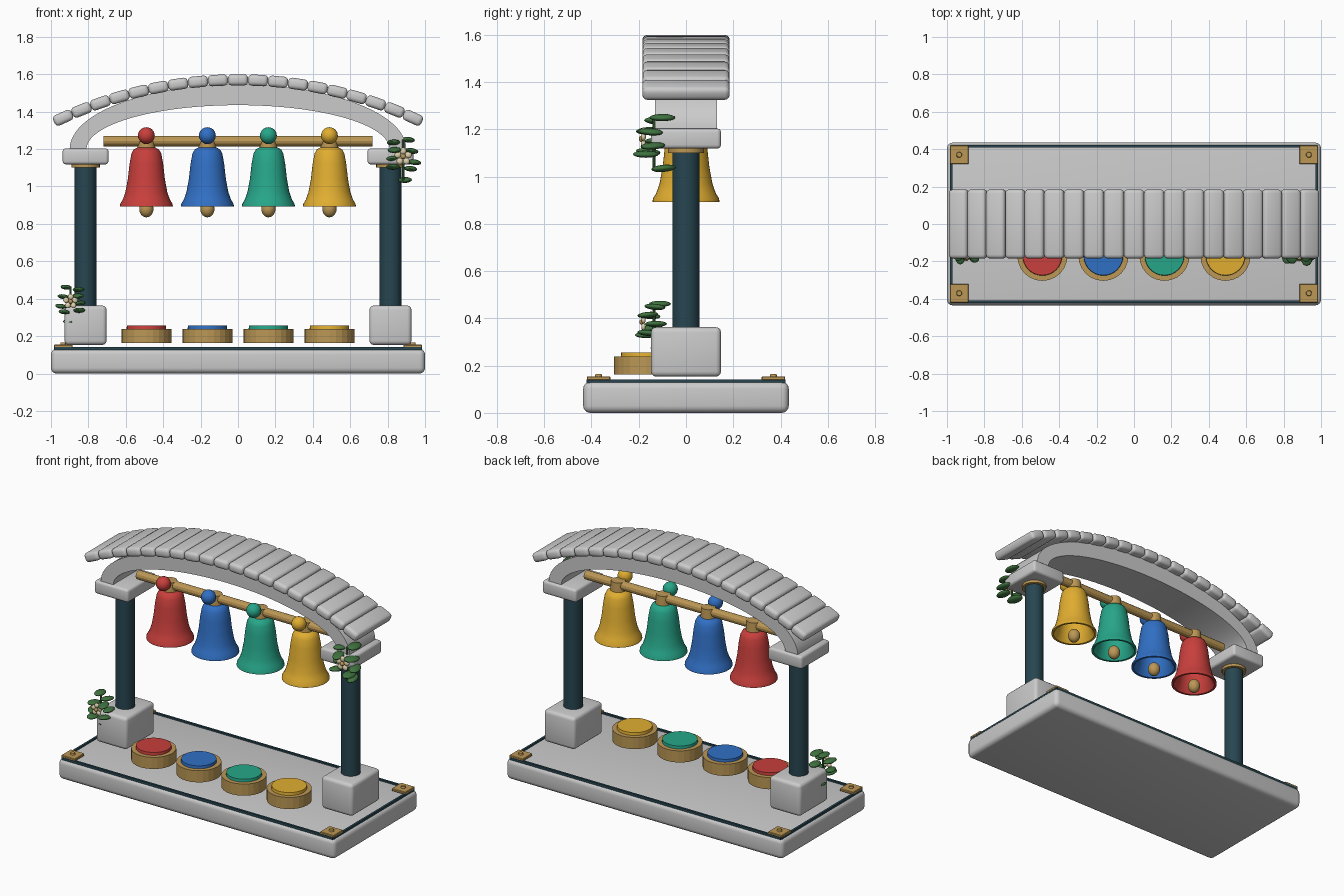
import bpy, bmesh, math
from mathutils import Matrix, Euler

if "Cube" in bpy.data.objects:
    bpy.data.objects.remove(bpy.data.objects["Cube"])

def mat(name, rgb):
    m = bpy.data.materials.new(name)
    m.diffuse_color = (*rgb, 1)
    m.use_nodes = True
    m.node_tree.nodes["Principled BSDF"].inputs["Base Color"].default_value = m.diffuse_color
    return m

GOLD = mat("gold", (.50, .31, .09))
TEAL = mat("dark_teal", (.02, .06, .08))
LEAF = mat("leaf_green", (.05, .17, .05))
CREAM = mat("cream", (.75, .65, .42))
COLOURS = [("red", mat("red", (.58, .05, .045))), ("blue", mat("blue", (.03, .16, .55))),
           ("green", mat("green", (.02, .38, .25))), ("yellow", mat("yellow", (.75, .42, .03)))]

def finish(name, bm, m=None, smooth=30):
    bmesh.ops.recalc_face_normals(bm, faces=bm.faces)
    me = bpy.data.meshes.new(name)
    bm.to_mesh(me)
    bm.free()
    ob = bpy.data.objects.new(name, me)
    bpy.context.collection.objects.link(ob)
    if m:
        me.materials.append(m)
    if smooth:
        bpy.ops.object.select_all(action='DESELECT')
        ob.select_set(True)
        bpy.context.view_layer.objects.active = ob
        bpy.ops.object.shade_smooth_by_angle(angle=math.radians(smooth))
    return ob

def box(name, loc, size, m=None, bevel=0, rot_y=0, segs=3):
    bm = bmesh.new()
    bmesh.ops.create_cube(bm, size=1, matrix=Matrix.Diagonal((*size, 1)))
    if bevel:
        bmesh.ops.bevel(bm, geom=bm.edges[:], offset=bevel, segments=segs, profile=.5, affect='EDGES')
    ob = finish(name, bm, m)
    ob.location, ob.rotation_euler = loc, (0, rot_y, 0)
    return ob

def cyl(name, loc, r1, r2, h, m=None, sides=32, rot=(0, 0, 0), smooth=30):
    bm = bmesh.new()
    bmesh.ops.create_cone(bm, cap_ends=True, segments=sides, radius1=r1, radius2=r2, depth=h)
    ob = finish(name, bm, m, smooth)
    ob.location, ob.rotation_euler = loc, rot
    return ob

def ball(name, loc, size, m, rot=(0, 0, 0), u=20, v=12):
    bm = bmesh.new()
    bmesh.ops.create_uvsphere(bm, u_segments=u, v_segments=v, radius=1,
                              matrix=Matrix.Diagonal((*size, 1)))
    ob = finish(name, bm, m, 60)
    ob.location, ob.rotation_euler = loc, rot
    return ob

def lathe(name, loc, profile, m, sides=40):
    bm = bmesh.new()
    vs = [bm.verts.new((r, 0, z)) for r, z in profile]
    es = [bm.edges.new(p) for p in zip(vs, vs[1:])]
    bmesh.ops.spin(bm, geom=vs + es, axis=(0, 0, 1), cent=(0, 0, 0), angle=2 * math.pi,
                   steps=sides, use_duplicate=False)
    bmesh.ops.remove_doubles(bm, verts=bm.verts, dist=1e-4)
    ob = finish(name, bm, m, 40)
    ob.location = loc
    return ob

# base slab, dark border strips, corner plates with rivets
box("base_slab", (0, 0, .066), (2, .87, .132), bevel=.03, segs=4)
for s in (-1, 1):
    box("border_strip_long", (0, s * .415, .134), (1.96, .014, .016), TEAL)
    box("border_strip_short", (s * .977, 0, .134), (.014, .83, .016), TEAL)
    for t in (-1, 1):
        box("corner_plate", (s * .935, t * .37, .146), (.1, .1, .016), GOLD, .003, segs=1)
        cyl("corner_rivet", (s * .935, t * .37, .158), .016, .013, .014, GOLD, 16)

# pillars: pedestal, column, collar and capital
for s in (-1, 1):
    x = s * .815
    box("pedestal", (x, 0, .258), (.225, .296, .21), bevel=.022)
    cyl("column", (x, 0, .735), .058, .058, .77, TEAL)
    cyl("column_collar", (x, 0, 1.11), .076, .076, .018, GOLD)
    box("capital", (x, 0, 1.161), (.245, .296, .085), bevel=.016)

# elliptical arch beam
bm = bmesh.new()
N = 48
ang = [math.pi * i / N for i in range(N + 1)]
outline = [(.9 * math.cos(a), .345 * math.sin(a)) for a in ang]
outline += [(.81 * math.cos(a), .235 * math.sin(a)) for a in ang]
vs = [bm.verts.new((x, -.132, 1.2 + z)) for x, z in outline]
faces = [bm.faces.new((vs[i], vs[i + 1], vs[N + 2 + i], vs[N + 1 + i])) for i in range(N)]
ext = bmesh.ops.extrude_face_region(bm, geom=faces, use_keep_orig=True)
bmesh.ops.translate(bm, vec=(0, .264, 0), verts=[g for g in ext["geom"] if isinstance(g, bmesh.types.BMVert)])
finish("arch_beam", bm)

# roof tiles along a circular arc
R = 2.26
for i in range(-9, 10):
    a = i * math.asin(.935 / R) / 9
    box("roof_tile", (R * math.sin(a), 0, 1.57 - R * (1 - math.cos(a))), (.107, .37, .06), None, .021, a)

# rail carrying the bells
cyl("bell_rail", (0, 0, 1.243), .028, .028, 1.44, GOLD, 12, (0, math.pi / 2, 0), 0)

# bells, hangers, clappers, knobs and matching push buttons
BELL = [(0, 1.212), (.045, 1.21), (.068, 1.198), (.08, 1.175), (.09, 1.12), (.099, 1.04), (.112, .97),
        (.126, .93), (.14, .907), (.142, .893), (.128, .893), (.112, .92), (.099, .965), (.086, 1.04),
        (.077, 1.12), (.066, 1.17), (.04, 1.19), (0, 1.193)]
for i, (col, m) in enumerate(COLOURS):
    x = -.49 + i * .3263
    lathe(col + "_bell", (x, 0, 0), BELL, m)
    cyl(col + "_bell_hanger", (x, 0, 1.235), .048, .042, .068, GOLD, 20)
    ball(col + "_bell_knob", (x, -.07, 1.272), (.045,) * 3, m)
    ball(col + "_bell_clapper", (x, 0, .88), (.038, .038, .045), GOLD)
    cyl(col + "_button_base", (x, -.17, .2), .134, .134, .076, GOLD, 24, smooth=0)
    cyl(col + "_button", (x, -.17, .246), .106, .104, .02, m, 32)

# leaf and blossom sprigs (x, y, z offsets from the blossom)
LEAVES = [(-.05, .045, .075), (.028, .07, .09), (-.045, .01, .035), (.045, .02, .03), (-.06, .05, -.01),
          (.06, .03, -.03), (-.055, .01, -.055), (.04, 0, -.065), (.01, .075, -.125)]

def sprig(name, cx, cy, cz, k, flip):
    for i, (dx, dy, dz) in enumerate(LEAVES):
        ball(name + "_leaf", (cx + flip * dx * k, cy + dy * k, cz + dz * k), (.035 * k, .055 * k, .015 * k),
             LEAF, Euler((.08 * (i % 3 - 1), .2 * (i % 2) - .1, .3 * (i % 3 - 1))), 12, 8)
    for i in range(5):
        a = math.tau * i / 5 + math.pi / 2
        ball(name + "_petal", (cx + .03 * k * math.cos(a), cy - .01, cz + .03 * k * math.sin(a)),
             (.018 * k, .011 * k, .018 * k), CREAM, u=12, v=8)
    ball(name + "_blossom_centre", (cx, cy - .016, cz), (.014 * k,) * 3, GOLD, u=12, v=8)
    cyl(name + "_stem", (cx, cy + .035, cz - .02 * k), .006, .006, .22 * k, LEAF, 8)

sprig("upper_sprig", .883, -.17, 1.16, 1, 1)
sprig("lower_sprig", -.895, -.17, .385, .85, -1)
